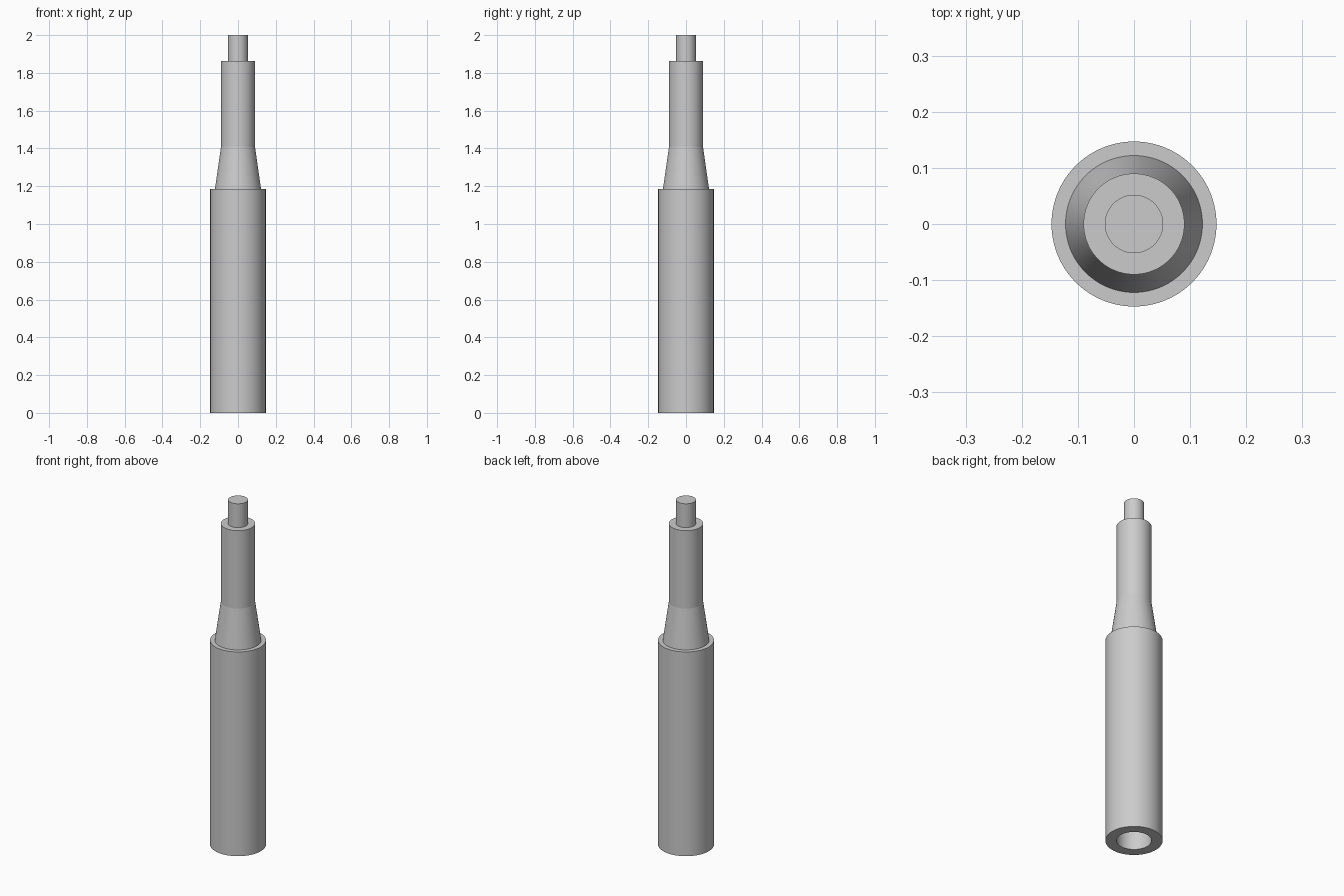
import bpy, bmesh, math

cube = bpy.data.objects.get("Cube")
if cube:
    bpy.data.objects.remove(cube, do_unlink=True)

grey = bpy.data.materials.new("plain grey")
grey.use_nodes = True
colour = (0.6, 0.6, 0.6, 1)
grey.diffuse_color = colour
grey.node_tree.nodes["Principled BSDF"].inputs["Base Color"].default_value = colour


def turned(name, profile, sides=96):
    """Spin a (radius, height) profile, starting and ending on the axis."""
    bm = bmesh.new()
    verts = [bm.verts.new((r, 0, z)) for r, z in profile]
    edges = [bm.edges.new(pair) for pair in zip(verts, verts[1:])]
    bmesh.ops.spin(bm, geom=verts + edges, cent=(0, 0, 0), axis=(0, 0, 1),
                   angle=2 * math.pi, steps=sides, use_merge=True)
    bmesh.ops.remove_doubles(bm, verts=bm.verts, dist=0.0001)
    bmesh.ops.recalc_face_normals(bm, faces=bm.faces)
    mesh = bpy.data.meshes.new(name)
    bm.to_mesh(mesh)
    bm.free()
    mesh.materials.append(grey)
    obj = bpy.data.objects.new(name, mesh)
    bpy.context.collection.objects.link(obj)
    bpy.ops.object.select_all(action="DESELECT")
    obj.select_set(True)
    bpy.context.view_layer.objects.active = obj
    bpy.ops.object.shade_smooth_by_angle(angle=math.radians(5))
    return obj


# One solid turned part: blind bore, thick barrel, tapered neck, shaft and tip pin
bore, barrel, neck, shaft, pin = 0.09, 0.147, 0.122, 0.09, 0.052
bore_depth, shoulder, taper_top, shaft_top, top = 0.6, 1.185, 1.41, 1.862, 2.0
turned("stepped_shaft", [
    (0, bore_depth), (bore, bore_depth), (bore, 0),
    (barrel, 0), (barrel, shoulder),
    (neck, shoulder), (shaft, taper_top),
    (shaft, shaft_top), (pin, shaft_top),
    (pin, top), (0, top),
])
